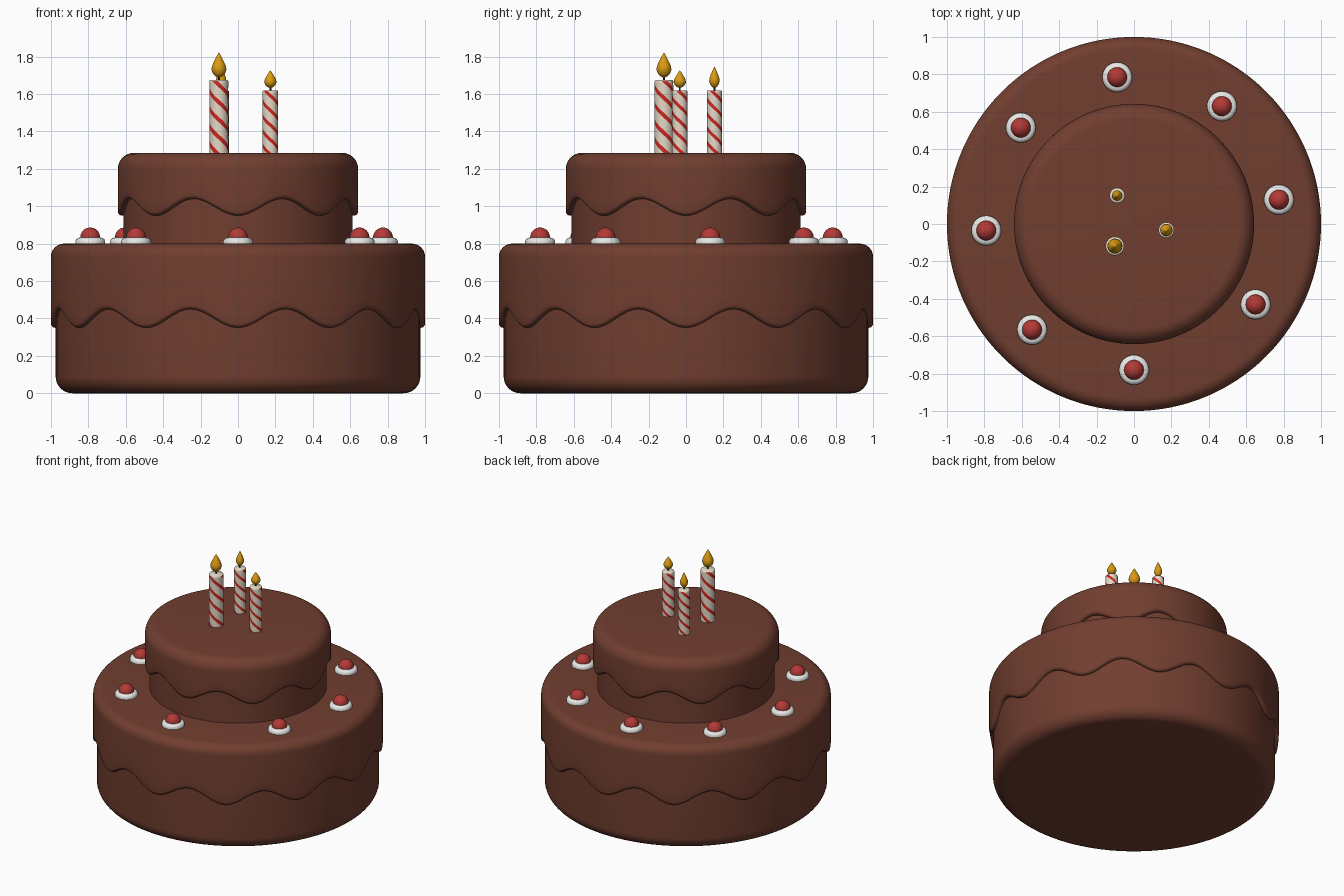
import bpy, bmesh, math
from math import sin, cos, pi

if "Cube" in bpy.data.objects:
    bpy.data.objects.remove(bpy.data.objects["Cube"])


def material(name, rgb):
    m = bpy.data.materials.new(name)
    m.diffuse_color = (*rgb, 1)
    m.use_nodes = True
    m.node_tree.nodes["Principled BSDF"].inputs["Base Color"].default_value = m.diffuse_color
    return m


CHOCOLATE = material("chocolate", (0.165, 0.048, 0.029))
CREAM = material("white_cream", (0.82, 0.82, 0.80))
BERRY = material("berry_red", (0.45, 0.042, 0.036))
WAX = material("candle_wax", (0.78, 0.70, 0.58))
STRIPE = material("stripe_red", (0.62, 0.02, 0.015))
FLAME = material("flame_yellow", (0.70, 0.33, 0.006))
WICK = material("wick_dark", (0.03, 0.02, 0.015))


def lathe(name, profile, mats, seg=32, at=(0, 0, 0), twist=0.0, red=None, angle=50):
    """Revolve profile(theta) -> [(r, z)...]; r = 0 ends become poles."""
    bm = bmesh.new()
    cols = []
    first = profile(0)
    poles = {k: bm.verts.new((0, 0, first[k][1]))
             for k in (0, len(first) - 1) if first[k][0] == 0}
    for i in range(seg):
        th = 2 * pi * i / seg
        cols.append([poles[k] if k in poles else
                     bm.verts.new((r * cos(th + twist * z), r * sin(th + twist * z), z))
                     for k, (r, z) in enumerate(profile(th))])
    for i in range(seg):
        a, b = cols[i], cols[(i + 1) % seg]
        for k in range(len(a) - 1):
            vs = []
            for v in (a[k], b[k], b[k + 1], a[k + 1]):
                if v not in vs:
                    vs.append(v)
            f = bm.faces.new(vs)
            if red and red(i, k):
                f.material_index = 1
    bmesh.ops.recalc_face_normals(bm, faces=bm.faces)
    me = bpy.data.meshes.new(name)
    bm.to_mesh(me)
    bm.free()
    for m in mats:
        me.materials.append(m)
    ob = bpy.data.objects.new(name, me)
    bpy.context.collection.objects.link(ob)
    ob.location = at
    bpy.ops.object.select_all(action='DESELECT')
    ob.select_set(True)
    bpy.context.view_layer.objects.active = ob
    bpy.ops.object.shade_smooth_by_angle(angle=math.radians(angle))
    return ob


def arc(r, z, rad, a0, a1, n=8):
    return [(r + rad * cos(math.radians(a0 + (a1 - a0) * i / n)),
             z + rad * sin(math.radians(a0 + (a1 - a0) * i / n))) for i in range(n + 1)]


def tier(name, r_cake, r_ice, z0, z1, wave_z, amp, waves, r_bot, r_top):
    # sponge body with a rounded foot
    foot = arc(r_cake - r_bot, z0 + r_bot, r_bot, -90, 0) if r_bot else [(r_cake, z0)]
    body = [(0, z0)] + foot + [(r_cake, wave_z + 0.15), (0, wave_z + 0.15)]
    lathe(name + "_sponge", lambda th: body, [CHOCOLATE], 96)

    # icing with a scalloped lower lip
    def icing(th):
        zl = wave_z - amp * cos(waves * th)
        top = arc(r_ice - r_top, z1 - r_top, r_top, 90, 0)
        lip = arc(r_ice - 0.022, zl + 0.022, 0.022, 0, -90, 4)
        return [(0, z1)] + top + [(r_ice, zl + 0.07)] + lip + [(r_cake - 0.02, zl)]
    lathe(name + "_icing", icing, [CHOCOLATE], 192)


tier("lower_tier", 0.975, 1.0, 0.0, 0.80, 0.40, 0.05, 12, 0.09, 0.07)
tier("upper_tier", 0.612, 0.642, 0.79, 1.285, 0.995, 0.045, 8, 0, 0.085)

# cream rings with berries
spots = [(-0.09, 0.785), (0.47, 0.63), (0.775, 0.13), (0.65, -0.43),
         (0, -0.78), (-0.545, -0.565), (-0.79, -0.035), (-0.605, 0.515)]
cream = [(0.078, -0.01), (0.08, 0.012), (0.075, 0.024), (0.064, 0.031), (0.045, 0.033), (0, 0.033)]
berry = [(0, -0.02)] + arc(0, 0.033, 0.053, -70, 80, 12) + [(0, 0.086)]
for n, (x, y) in enumerate(spots):
    lathe(f"cream_{n}", lambda th: cream, [CREAM], 32, (x, y, 0.80))
    lathe(f"berry_{n}", lambda th: berry, [BERRY], 28, (x, y, 0.80))

# candles: position, radius, height, flame radius, flame height
candles = [(-0.102, -0.118, 0.050, 0.39, 0.040, 0.135),
           (0.173, -0.033, 0.042, 0.335, 0.033, 0.095),
           (-0.090, 0.152, 0.041, 0.335, 0.028, 0.115)]
flame_shape = [(0, 0), (0.45, 0.05), (0.8, 0.16), (1, 0.32), (0.93, 0.46),
               (0.7, 0.62), (0.42, 0.78), (0.2, 0.91), (0, 1)]
for n, (x, y, r, h, fr, fh) in enumerate(candles):
    rows = 36
    wax = ([(0, -0.01)] + [(r, -0.01 + (h + 0.005) * k / rows) for k in range(rows + 1)]
           + [(r - 0.005, h), (0, h)])
    # three spiral stripes follow the twisted face columns
    lathe(f"candle_{n}", lambda th: wax, [WAX, STRIPE], 30, (x, y, 1.285),
          -2 * pi / (5.6 * r), lambda i, k: i % 10 < 3 and 0 < k <= rows)
    wick = [(0, h - 0.005), (0.005, h - 0.005), (0.005, h + 0.03), (0, h + 0.03)]
    lathe(f"wick_{n}", lambda th: wick, [WICK], 10, (x, y, 1.285))
    flame = [(a * fr, h + 0.012 + b * fh) for a, b in flame_shape]
    lathe(f"flame_{n}", lambda th: flame, [FLAME], 24, (x, y, 1.285))
